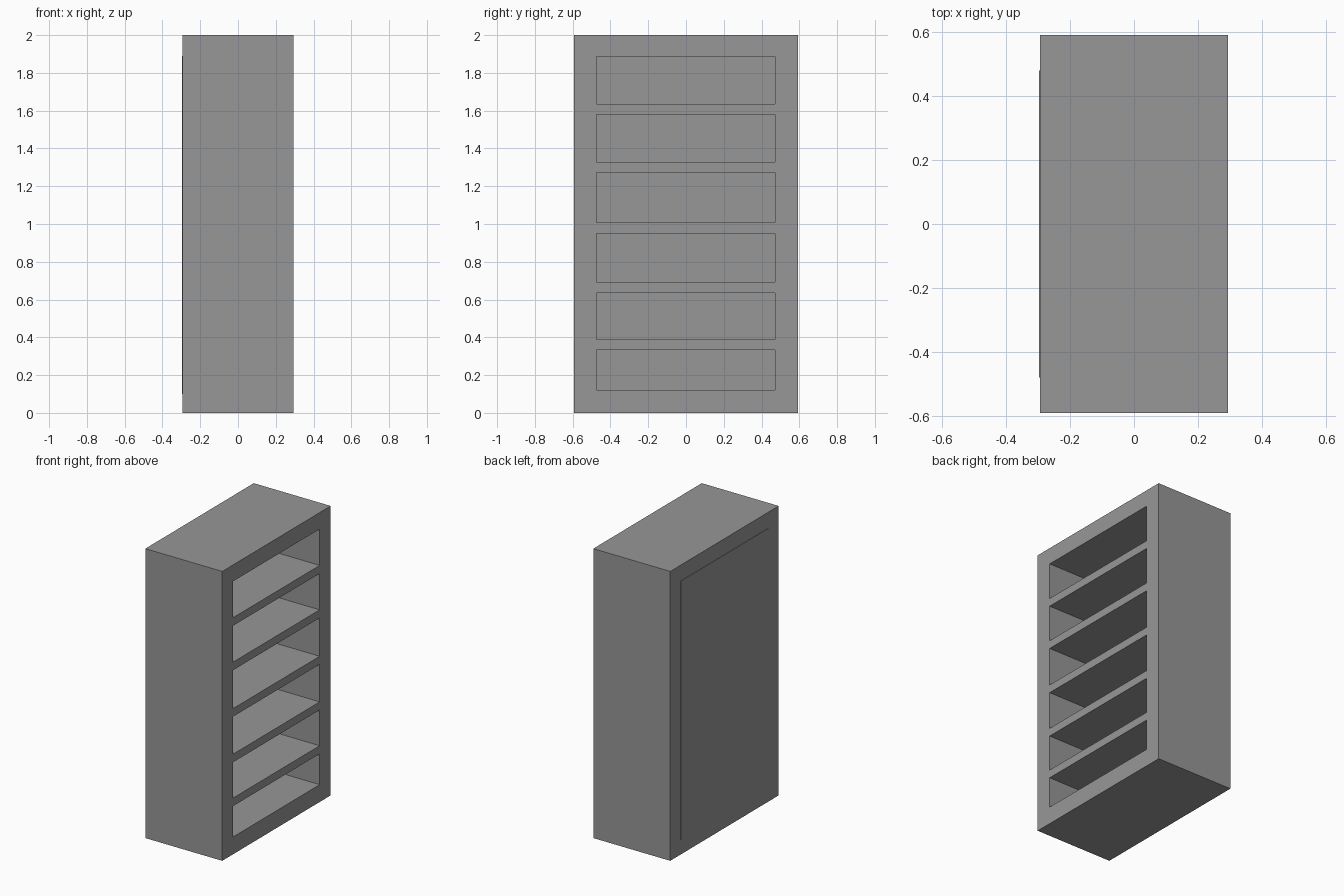
import bpy
import bmesh

cube = bpy.data.objects.get("Cube")
if cube:
    bpy.data.objects.remove(cube, do_unlink=True)

# Single grey paint
grey = bpy.data.materials.new("mid_grey")
grey.use_nodes = True
colour = (0.31, 0.31, 0.31, 1)
grey.diffuse_color = colour
grey.node_tree.nodes["Principled BSDF"].inputs["Base Color"].default_value = colour

FRONT, BACK = 0.294, -0.294      # open side and closed side along x
LEFT, RIGHT = -0.475, 0.472      # opening along y
BOTTOM, TOP = 0.12, 1.886        # opening along z


def add_object(name, bm):
    bmesh.ops.recalc_face_normals(bm, faces=bm.faces)
    mesh = bpy.data.meshes.new(name)
    bm.to_mesh(mesh)
    bm.free()
    mesh.materials.append(grey)
    obj = bpy.data.objects.new(name, mesh)
    bpy.context.collection.objects.link(obj)
    return obj


def box(name, low, high):
    bm = bmesh.new()
    bmesh.ops.create_cube(bm, size=1)
    for v in bm.verts:
        v.co = [h if c > 0 else l for c, l, h in zip(v.co, low, high)]
    return add_object(name, bm)


def rectangle(bm, x, y0, y1, z0, z1):
    corners = ((y0, z0), (y1, z0), (y1, z1), (y0, z1))
    return [bm.verts.new((x, y, z)) for y, z in corners]


# Cabinet frame: a rectangular ring extruded through its depth
bm = bmesh.new()
loops = []
for x in (BACK, FRONT):
    loops.append((rectangle(bm, x, -0.592, 0.592, 0, 2),
                  rectangle(bm, x, LEFT, RIGHT, BOTTOM, TOP)))
(back_out, back_in), (front_out, front_in) = loops
for a, b in ((back_out, back_in), (front_out, front_in),
             (back_out, front_out), (back_in, front_in)):
    for i in range(4):
        j = (i + 1) % 4
        bm.faces.new((a[i], a[j], b[j], b[i]))
add_object("cabinet_frame", bm)

# Thin back panel, standing slightly proud of the frame
box("back_panel", (-0.297, -0.48, 0.1), (-0.288, 0.48, 1.89))

# Shelves, flush with the open side
for n, z in enumerate((0.333, 0.636, 0.951, 1.272, 1.579), 1):
    box(f"shelf_{n}", (-0.289, LEFT, z), (FRONT, RIGHT, z + 0.056))
